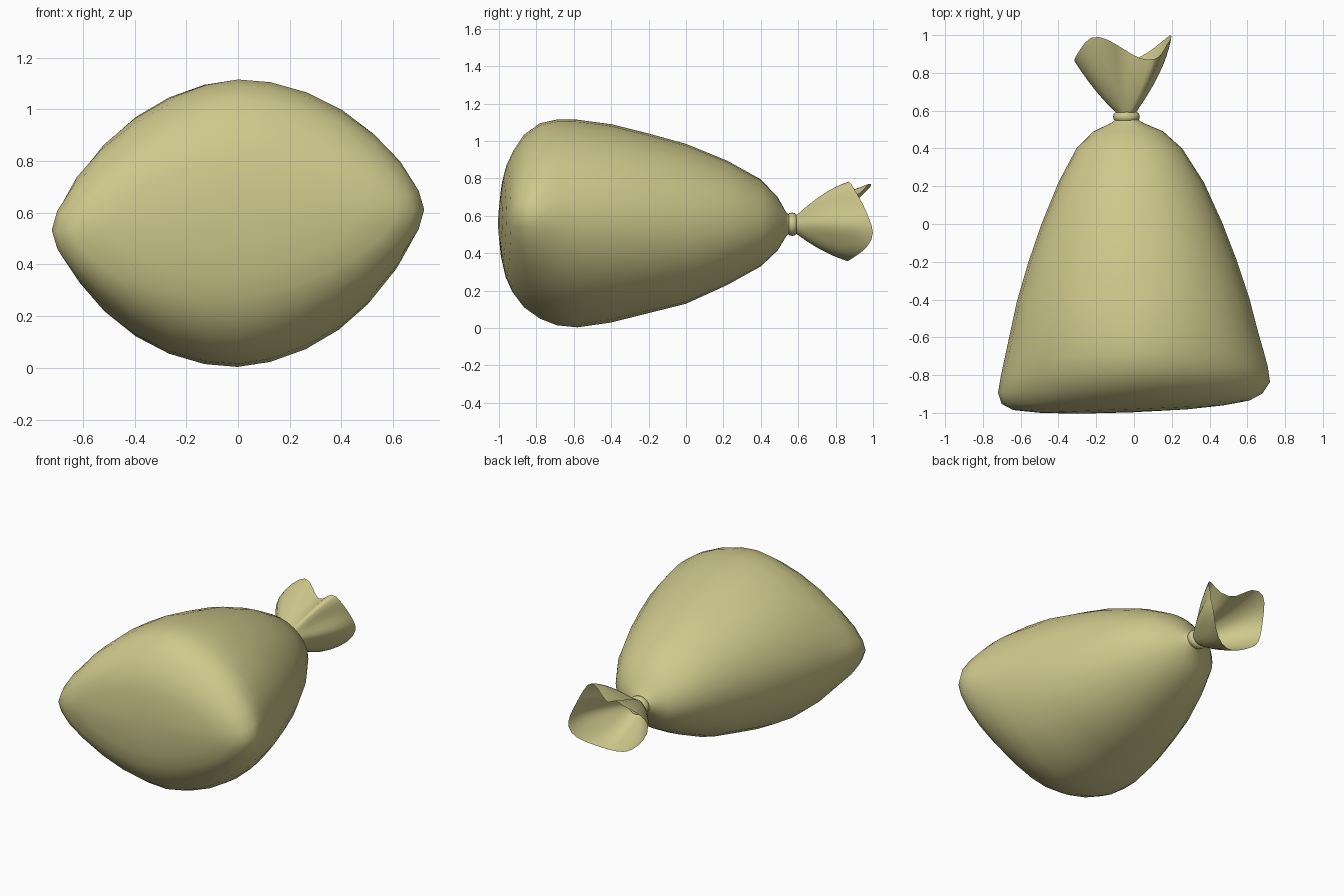
import bpy, bmesh, math
from mathutils import Vector

if "Cube" in bpy.data.objects:
    bpy.data.objects.remove(bpy.data.objects["Cube"])

mat = bpy.data.materials.new("olive_cloth")
mat.diffuse_color = (0.62, 0.58, 0.26, 1)
mat.use_nodes = True
mat.node_tree.nodes["Principled BSDF"].inputs["Base Color"].default_value = mat.diffuse_color


def loft(name, rings, cap_start=False):
    """Skin a list of closed rings with quads."""
    bm = bmesh.new()
    vs = [[bm.verts.new(p) for p in r] for r in rings]
    n = len(rings[0])
    for a, b in zip(vs, vs[1:]):
        for i in range(n):
            j = (i + 1) % n
            bm.faces.new((a[i], a[j], b[j], b[i]))
    if cap_start:
        mid = sum((Vector(p) for p in rings[0]), Vector()) / n + Vector((0, -0.004, 0))
        c = bm.verts.new(mid)
        for i in range(n):
            bm.faces.new((c, vs[0][(i + 1) % n], vs[0][i]))
    bmesh.ops.recalc_face_normals(bm, faces=bm.faces[:])
    me = bpy.data.meshes.new(name)
    bm.to_mesh(me)
    bm.free()
    ob = bpy.data.objects.new(name, me)
    bpy.context.collection.objects.link(ob)
    me.materials.append(mat)
    me.polygons.foreach_set("use_smooth", [True] * len(me.polygons))
    return ob


def section(y, x0, x1, z0, z1, p, tilt, n=28):
    """Superellipse ring; p below 2 gives pointed sides."""
    cx, cz, a, b = (x0 + x1) / 2, (z0 + z1) / 2, (x1 - x0) / 2, (z1 - z0) / 2
    ring = []
    for i in range(n):
        t = 2 * math.pi * i / n
        c, s = math.cos(t), math.sin(t)
        dx = math.copysign(abs(c) ** (2 / p), c) * a
        dz = math.copysign(abs(s) ** (2 / p), s) * b
        ring.append((cx + dx, y + 0.04 * tilt * dx, cz + dz + 0.055 * tilt * dx))
    return ring


# Sack body: y, x range, z range, roundness, tilt of the seam
body = [
    (-0.993, -0.30, 0.28, 0.47, 0.68, 1.8, 1),
    (-0.98, -0.50, 0.47, 0.36, 0.79, 1.75, 1),
    (-0.96, -0.64, 0.61, 0.27, 0.87, 1.7, 1),
    (-0.925, -0.70, 0.68, 0.19, 0.945, 1.65, 1),
    (-0.865, -0.72, 0.72, 0.11, 1.035, 1.65, 1),
    (-0.78, -0.705, 0.708, 0.05, 1.095, 1.7, 0.9),
    (-0.69, -0.685, 0.685, 0.015, 1.115, 1.76, 0.8),
    (-0.58, -0.66, 0.655, 0.004, 1.114, 1.83, 0.6),
    (-0.40, -0.62, 0.61, 0.03, 1.09, 1.9, 0.4),
    (-0.20, -0.56, 0.545, 0.08, 1.04, 1.95, 0.2),
    (0.0, -0.49, 0.47, 0.13, 0.985, 2, 0),
    (0.22, -0.40, 0.37, 0.23, 0.895, 2, 0),
    (0.40, -0.305, 0.255, 0.33, 0.795, 2, 0),
    (0.49, -0.215, 0.155, 0.415, 0.70, 2, 0),
    (0.535, -0.12, 0.05, 0.49, 0.62, 2, 0),
    (0.56, -0.09, 0.01, 0.51, 0.60, 2, 0),
    (0.61, -0.09, 0.01, 0.51, 0.60, 2, 0),
]
loft("sack_body", [section(*s) for s in body], True)

# Tie around the neck
bpy.ops.mesh.primitive_torus_add(major_segments=24, minor_segments=10,
                                 major_radius=0.05, minor_radius=0.021,
                                 location=(-0.04, 0.568, 0.555),
                                 rotation=(math.pi / 2, 0, 0))
tie = bpy.context.object
tie.name = "neck_tie"
tie.scale = (1, 0.88, 1.2)
tie.data.materials.append(mat)
bpy.ops.object.shade_smooth()

# Open ruffled mouth: wavy rim gathered into the neck
rim = [(0.20, 0.98, 0.58), (0.17, 0.95, 0.66), (0.15, 0.90, 0.74), (0.11, 0.865, 0.81),
       (0.03, 0.87, 0.72), (-0.06, 0.93, 0.70), (-0.14, 0.98, 0.79), (-0.23, 1.005, 0.76),
       (-0.29, 0.92, 0.70), (-0.33, 0.85, 0.60), (-0.29, 0.87, 0.49), (-0.22, 0.90, 0.42),
       (-0.13, 0.87, 0.37), (-0.03, 0.855, 0.35), (0.07, 0.90, 0.38), (0.16, 0.975, 0.43),
       (0.20, 1.01, 0.51)]
hub = Vector((-0.04, 0.58, 0.555))
rings = []
for t in (0, 0.1, 0.28, 0.5, 0.75, 0.92, 1):
    ring = []
    for i, p in enumerate(rim):
        q = Vector(p) - hub
        a = math.atan2(q.z, q.x)
        flare = t * (1 + 0.35 * (1 - t))
        neck = Vector((math.cos(a), 0, math.sin(a))) * 0.045 * (1 - t)
        pleat = 1 + 0.10 * math.sin(math.pi * t) * math.cos(5 * a)
        ring.append(hub + neck + Vector((q.x * flare * pleat, q.y * t, q.z * flare * pleat)))
    rings.append(ring)
mouth = loft("ruffled_mouth", rings)
sub = mouth.modifiers.new("smooth_folds", "SUBSURF")
sub.levels = sub.render_levels = 1
